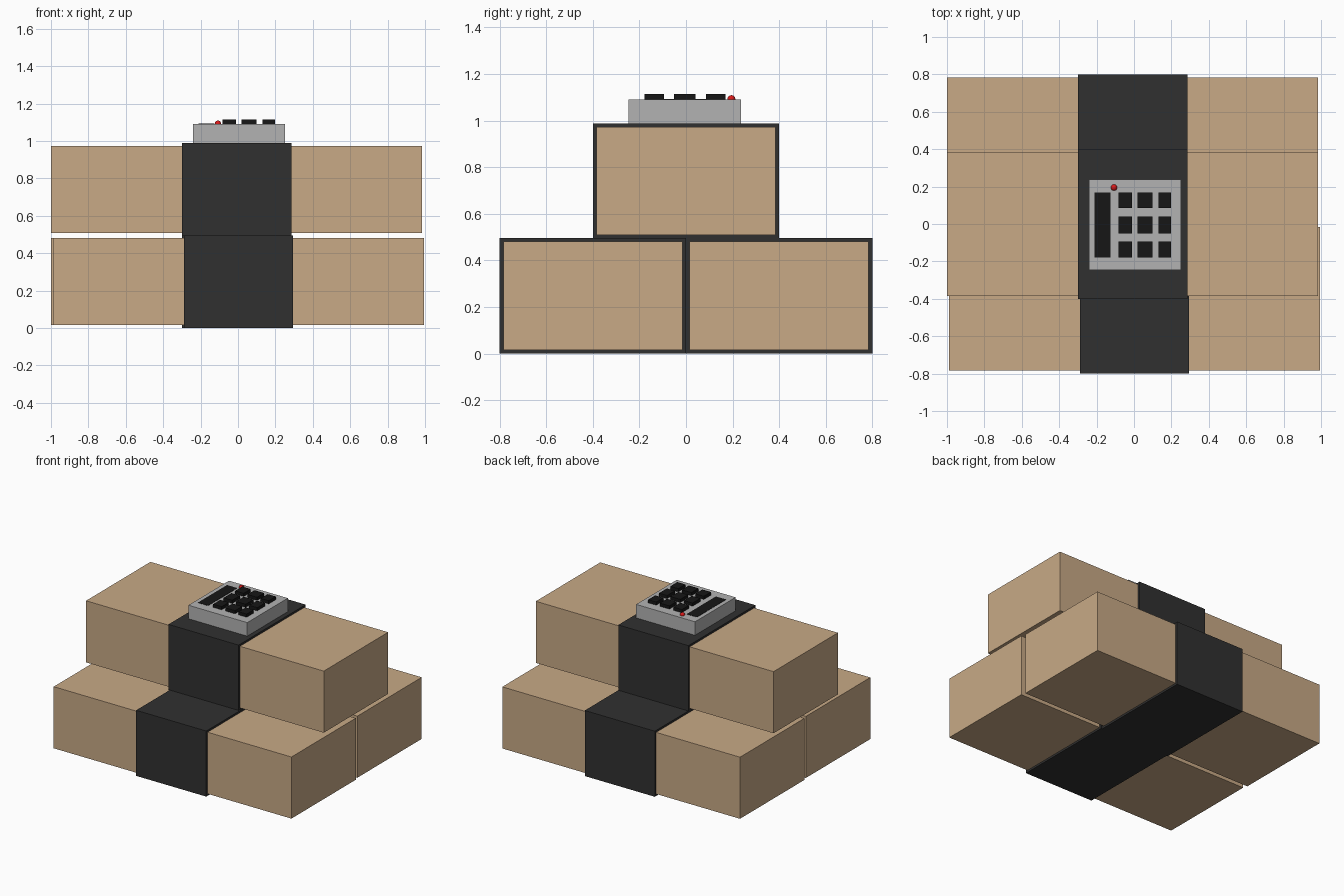
import bpy, bmesh
from mathutils import Matrix

if "Cube" in bpy.data.objects:
    bpy.data.objects.remove(bpy.data.objects["Cube"])


def material(name, color):
    m = bpy.data.materials.new(name)
    m.diffuse_color = (*color, 1)
    m.use_nodes = True
    m.node_tree.nodes["Principled BSDF"].inputs["Base Color"].default_value = m.diffuse_color
    return m


TAN = material("tan_wrap", (0.58, 0.40, 0.24))
DARK = material("dark_strap", (0.03, 0.03, 0.03))
GREY = material("grey_case", (0.45, 0.45, 0.45))
BLACK = material("black_key", (0.008, 0.008, 0.008))
RED = material("red_lamp", (0.7, 0.01, 0.01))


def finish(name, bm, mat):
    mesh = bpy.data.meshes.new(name)
    bm.to_mesh(mesh)
    bm.free()
    mesh.materials.append(mat)
    obj = bpy.data.objects.new(name, mesh)
    bpy.context.collection.objects.link(obj)
    return obj


def box(name, x, y, z, mat):
    bm = bmesh.new()
    spans = (x, y, z)
    centre = [(a + b) / 2 for a, b in spans]
    size = [b - a for a, b in spans]
    bmesh.ops.create_cube(bm, size=1, matrix=Matrix.Translation(centre) @ Matrix.Diagonal((*size, 1)))
    return finish(name, bm, mat)


# Three wrapped blocks, each with a strap around its middle
for name, x, y, z in (("front", 0.01, -0.40, 0.0),
                      ("back", 0.0, 0.40, 0.0),
                      ("top", 0.0, 0.0, 0.493)):
    box(name + "_block", (x - 1, x + 0.985), (y - 0.384, y + 0.384), (z + 0.015, z + 0.48), TAN)
    box(name + "_strap", (x - 0.30, x + 0.285), (y - 0.40, y + 0.40), (z, z + 0.495), DARK)

# Control box on top
box("control_case", (-0.241, 0.25), (-0.247, 0.237), (0.98, 1.09), GREY)
box("display_strip", (-0.21, -0.125), (-0.178, 0.169), (1.08, 1.092), BLACK)

# Keypad
for r, y in enumerate(((-0.178, -0.094), (-0.052, 0.04), (0.085, 0.169))):
    for c, x in enumerate(((-0.083, -0.012), (0.02, 0.10), (0.13, 0.197))):
        box(f"key_{r}_{c}", x, y, (1.08, 1.114), BLACK)

# Indicator lamp
bm = bmesh.new()
bmesh.ops.create_uvsphere(bm, u_segments=16, v_segments=8, radius=0.017,
                          matrix=Matrix.Translation((-0.107, 0.195, 1.092)))
lamp = finish("indicator_lamp", bm, RED)
for p in lamp.data.polygons:
    p.use_smooth = True
